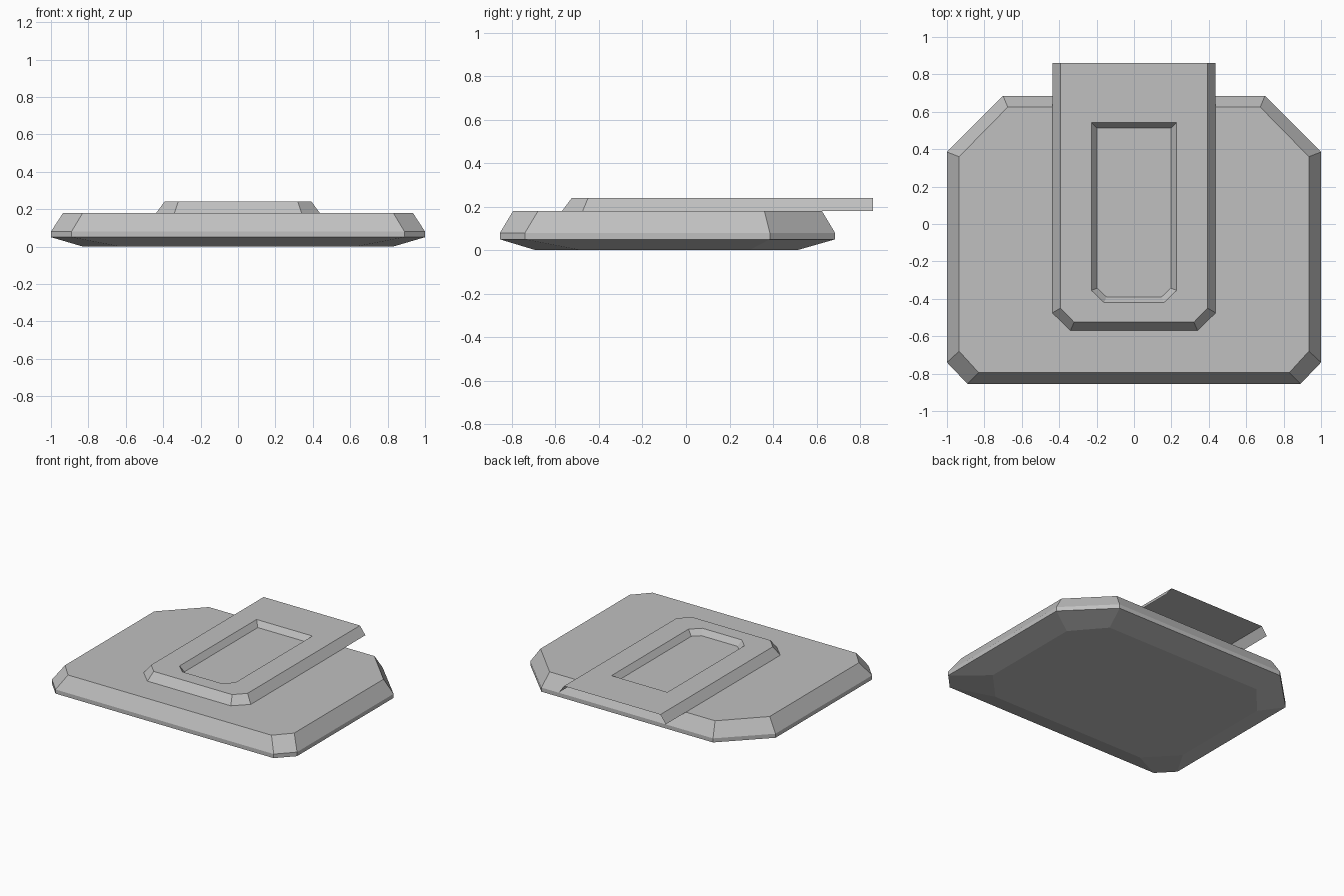
import bpy

cube = bpy.data.objects.get("Cube")
if cube:
    bpy.data.objects.remove(cube, do_unlink=True)

# Single grey material
grey = bpy.data.materials.new("plain_grey")
grey.use_nodes = True
colour = (0.53, 0.53, 0.53, 1)
grey.diffuse_color = colour
grey.node_tree.nodes["Principled BSDF"].inputs["Base Color"].default_value = colour


def outline(half, z):
    """Mirror a front-to-back half outline into a closed ring at height z."""
    return [(x, y, z) for x, y in half] + [(-x, y, z) for x, y in reversed(half)]


def loft(name, sections, close_bottom, open_back):
    """Join the stacked rings with flat faces and cap the last one."""
    rings = [outline(half, z) for z, half in sections]
    n = len(rings[0])
    verts = [p for ring in rings for p in ring]
    faces = []
    for k in range(len(rings) - 1):
        for i in range(n):
            if open_back and k == 0 and i == n // 2 - 1:
                continue
            j = (i + 1) % n
            faces.append((k * n + i, k * n + j, (k + 1) * n + j, (k + 1) * n + i))
    faces.append(tuple(range(len(verts) - n, len(verts))))
    if close_bottom:
        faces.append(tuple(reversed(range(n))))
    mesh = bpy.data.meshes.new(name)
    mesh.from_pydata(verts, [], faces)
    mesh.materials.append(grey)
    obj = bpy.data.objects.new(name, mesh)
    bpy.context.collection.objects.link(obj)
    return obj


# Wide base slab: tapered underside, thin upright rim, sloped upper edge
rim = [(0.89, -0.855), (1.0, -0.74), (1.0, 0.385), (0.7, 0.685)]
underside = [(0.63, -0.69), (0.83, -0.48), (0.83, 0.29), (0.64, 0.51)]
deck = [(0.83, -0.795), (0.935, -0.68), (0.935, 0.36), (0.675, 0.625)]
loft("base_slab", [(0, underside), (0.05, rim), (0.08, rim), (0.18, deck)], True, False)

# Raised panel overhanging the back, hollow beneath, with a sunken pocket on top
foot = [(0.34, -0.57), (0.437, -0.475), (0.437, 0.86)]
top = [(0.32, -0.525), (0.393, -0.45), (0.393, 0.86)]
pocket_edge = [(0.16, -0.42), (0.228, -0.355), (0.228, 0.542)]
pocket_floor = [(0.147, -0.39), (0.197, -0.343), (0.197, 0.512)]
loft("raised_panel",
     [(0.18, foot), (0.24, top), (0.24, pocket_edge), (0.2, pocket_floor)],
     False, True)
